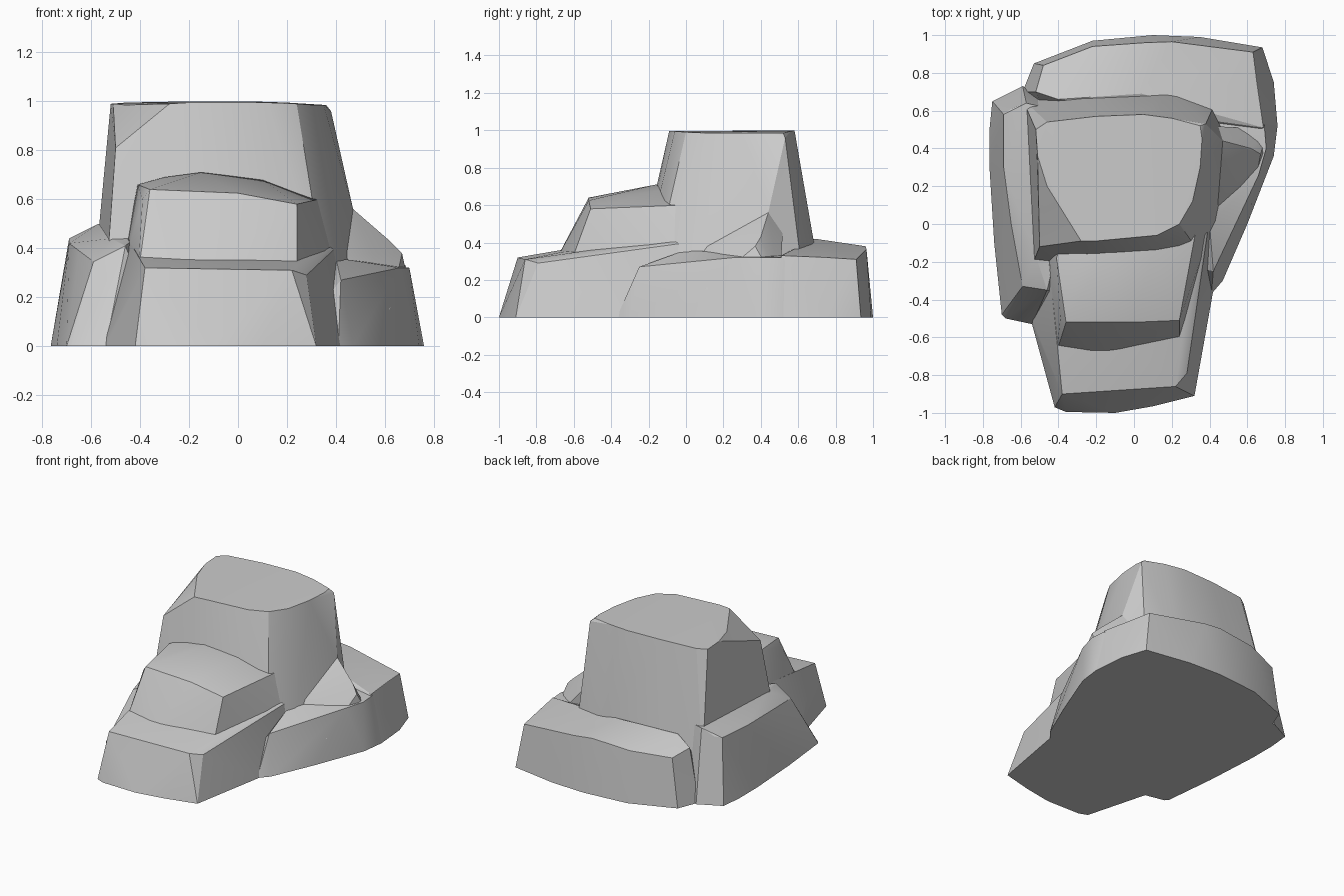
import bpy, bmesh
from math import radians


def rock(name, base_z, base, top):
    """Chiselled block: hull of a flat base outline and a set of upper corners."""
    bm = bmesh.new()
    for x, y in base:
        bm.verts.new((x, y, base_z))
    for p in top:
        bm.verts.new(p)
    res = bmesh.ops.convex_hull(bm, input=bm.verts[:])
    loose = [v for v in bm.verts if not v.link_faces]
    bmesh.ops.delete(bm, geom=loose, context='VERTS')
    bmesh.ops.recalc_face_normals(bm, faces=bm.faces[:])
    me = bpy.data.meshes.new(name)
    bm.to_mesh(me)
    bm.free()
    ob = bpy.data.objects.new(name, me)
    bpy.context.collection.objects.link(ob)
    bpy.ops.object.select_all(action='DESELECT')
    ob.select_set(True)
    bpy.context.view_layer.objects.active = ob
    bpy.ops.object.shade_smooth_by_angle(angle=radians(24))
    return ob


# Tall upper block with a chipped front-left corner
rock("upper_block", 0.25,
     [(-0.59, 0.66), (-0.3, 0.69), (0.04, 0.7), (0.19, 0.71), (0.42, 0.62), (0.50, 0.44),
      (0.45, 0.0), (0.36, -0.17), (0.1, -0.24), (-0.2, -0.26), (-0.54, -0.22)],
     [(-0.52, 0.5, 0.99), (-0.46, 0.54, 0.995), (-0.2, 0.57, 1), (0.05, 0.58, 1),
      (0.2, 0.56, 0.995), (0.35, 0.52, 0.985), (0.38, 0.53, 0.96), (0.36, 0.45, 0.985),
      (0.35, 0.3, 0.985), (0.31, 0.12, 0.985), (0.24, 0.0, 0.99), (0.12, -0.06, 0.995),
      (-0.2, -0.09, 0.995), (-0.28, -0.09, 0.99), (-0.5, -0.12, 0.81), (-0.46, 0.2, 0.985),
      (-0.51, 0.36, 0.99), (0.47, 0.44, 0.56)])

# Middle step in front of the block
rock("middle_step", 0.28,
     [(-0.41, -0.68), (-0.18, -0.71), (0.24, -0.62), (0.28, -0.5), (0.42, 0.0),
      (0.3, 0.2), (-0.4, 0.2), (-0.48, -0.15)],
     [(-0.36, -0.52, 0.64), (0.0, -0.52, 0.625), (0.24, -0.51, 0.58), (0.33, -0.02, 0.6),
      (-0.41, -0.18, 0.66), (-0.15, -0.16, 0.71), (0.1, -0.13, 0.68), (-0.3, -0.17, 0.69),
      (-0.39, -0.5, 0.60), (0.2, 0.15, 0.6), (-0.3, 0.15, 0.65)])

# Low front step
rock("low_front_step", 0.0,
     [(-0.42, -0.97), (-0.36, -0.995), (-0.1, -1.0), (0.1, -0.965), (0.32, -0.91),
      (0.42, -0.35), (0.45, 0.5), (-0.5, 0.6), (-0.56, -0.45), (-0.54, -0.53)],
     [(-0.38, -0.9, 0.32), (-0.1, -0.88, 0.305), (0.22, -0.86, 0.31), (0.28, -0.79, 0.29),
      (0.27, -0.5, 0.36), (0.37, -0.1, 0.4), (0.44, 0.3, 0.44), (-0.40, -0.66, 0.345),
      (-0.18, -0.69, 0.33), (-0.45, -0.2, 0.44), (-0.4, 0.3, 0.44), (-0.42, -0.5, 0.37)])

# Left shelf
rock("left_shelf", 0.0,
     [(-0.70, -0.48), (-0.68, -0.5), (-0.54, -0.53), (-0.74, -0.1), (-0.765, 0.3),
      (-0.765, 0.5), (-0.75, 0.65), (-0.59, 0.73), (-0.3, 0.6), (-0.3, -0.4)],
     [(-0.59, -0.33, 0.345), (-0.46, -0.35, 0.41), (-0.52, -0.17, 0.44),
      (-0.65, 0.0, 0.39), (-0.69, 0.3, 0.42), (-0.69, 0.58, 0.44), (-0.65, 0.61, 0.45),
      (-0.57, 0.64, 0.5), (-0.4, 0.6, 0.5), (-0.4, -0.1, 0.46)])

# Right flank: tapering buttress and the higher saddle behind it
rock("right_flank", 0.0,
     [(0.41, -0.37), (0.47, -0.3), (0.60, 0.0), (0.74, 0.36), (0.76, 0.52),
      (0.7, 0.65), (0.2, 0.6), (0.2, -0.2)],
     [(0.42, -0.25, 0.27), (0.52, -0.03, 0.26), (0.59, 0.1, 0.27), (0.66, 0.26, 0.32),
      (0.70, 0.40, 0.32), (0.69, 0.52, 0.32), (0.4, 0.55, 0.34), (0.40, 0.0, 0.36)])
rock("right_saddle", 0.15,
     [(0.44, 0.0), (0.62, 0.1), (0.72, 0.38), (0.71, 0.5), (0.3, 0.5), (0.3, 0.1)],
     [(0.47, 0.44, 0.56), (0.62, 0.40, 0.43), (0.67, 0.37, 0.38), (0.40, 0.52, 0.5),
      (0.55, 0.22, 0.38), (0.43, 0.1, 0.38)])

# Back shelf with a raised crease
rock("back_shelf", 0.0,
     [(-0.59, 0.70), (-0.53, 0.85), (-0.22, 0.97), (0.1, 1.0), (0.35, 0.99), (0.68, 0.935),
      (0.74, 0.75), (0.76, 0.52), (0.3, 0.3), (-0.4, 0.4)],
     [(-0.52, 0.7, 0.37), (-0.48, 0.84, 0.34), (-0.22, 0.94, 0.36), (0.06, 0.96, 0.38),
      (0.2, 0.965, 0.365), (0.63, 0.91, 0.31), (0.65, 0.75, 0.32), (0.685, 0.51, 0.33),
      (0.04, 0.69, 0.42), (-0.4, 0.66, 0.42), (0.3, 0.6, 0.37)])
